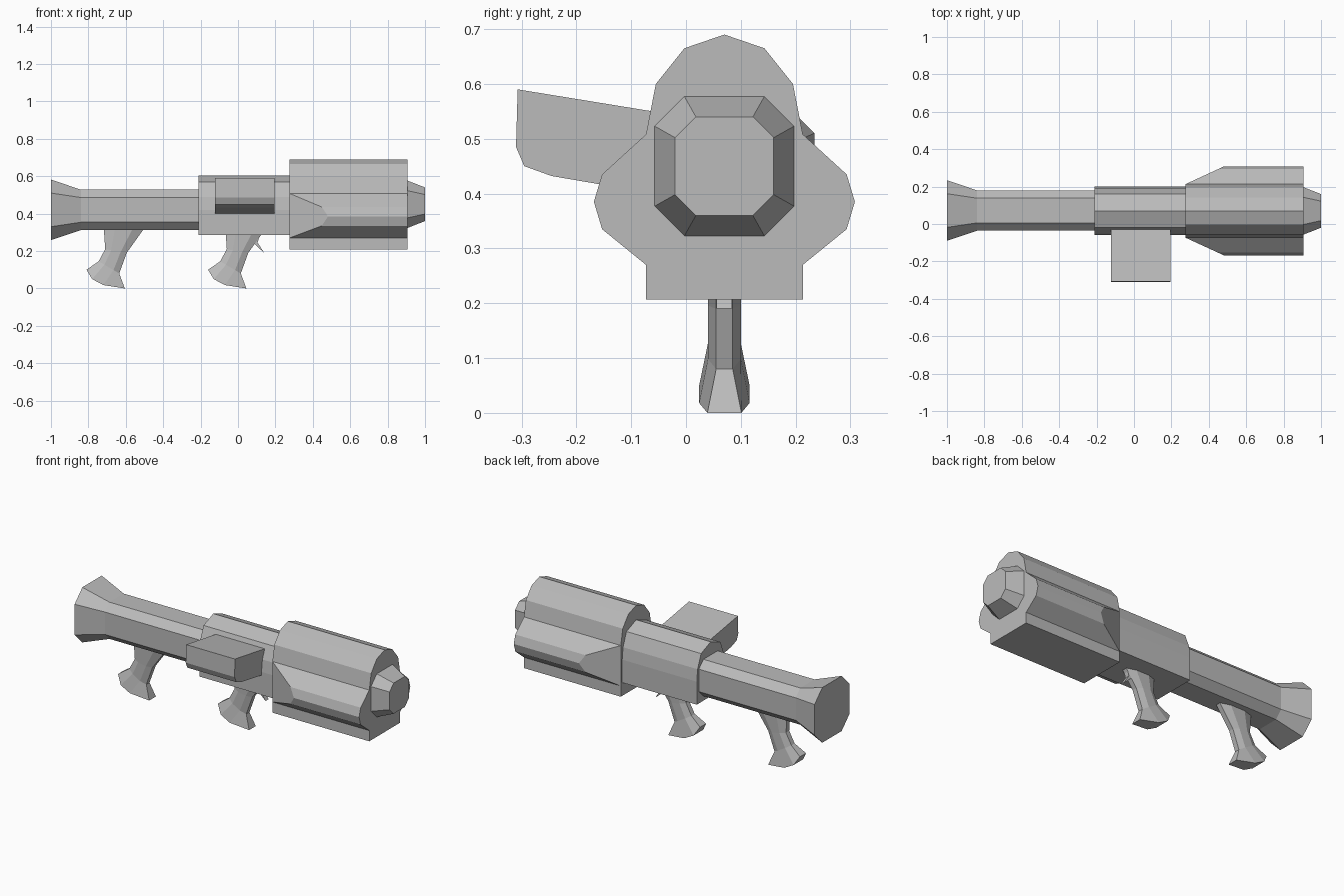
import bpy, bmesh

if "Cube" in bpy.data.objects:
    bpy.data.objects.remove(bpy.data.objects["Cube"])

CY = 0.07  # lengthwise centre plane
grey = bpy.data.materials.new("plain grey")
grey.diffuse_color = (0.5, 0.5, 0.5, 1)
grey.use_nodes = True
grey.node_tree.nodes["Principled BSDF"].inputs["Base Color"].default_value = grey.diffuse_color


def make(name, verts, faces):
    bm = bmesh.new()
    vs = [bm.verts.new(v) for v in verts]
    for f in faces:
        bm.faces.new([vs[i] for i in f])
    bmesh.ops.recalc_face_normals(bm, faces=bm.faces)
    me = bpy.data.meshes.new(name)
    bm.to_mesh(me)
    bm.free()
    me.materials.append(grey)
    ob = bpy.data.objects.new(name, me)
    bpy.context.collection.objects.link(ob)
    return ob


def loft(name, rings, start_caps=None, end_caps=None):
    """Join equal rings with quads; caps are index lists into a ring."""
    n = len(rings[0])
    faces = [(r * n + i, r * n + (i + 1) % n, (r + 1) * n + (i + 1) % n, (r + 1) * n + i)
             for r in range(len(rings) - 1) for i in range(n)]
    faces += start_caps or [range(n)]
    last = (len(rings) - 1) * n
    faces += [[last + i for i in c] for c in (end_caps or [range(n)])]
    return make(name, [v for r in rings for v in r], faces)


def octagon(x, cy, cz, half, flat):
    pts = [(half, flat), (flat, half), (-flat, half), (-half, flat),
           (-half, -flat), (-flat, -half), (flat, -half), (half, -flat)]
    return [(x, cy + a, cz + b) for a, b in pts]


def mirrored(half):
    """Complete a (offset, z) outline that runs from the top centre to the bottom."""
    return half + [(-y, z) for y, z in reversed(half) if y > 0]


# rear tube with flared end, and tapered muzzle
loft("rear_tube", [octagon(-1, 0.072, 0.42, 0.162, 0.09),
                   octagon(-0.84, 0.072, 0.42, 0.108, 0.066),
                   octagon(-0.20, 0.072, 0.42, 0.108, 0.066)])
loft("muzzle", [octagon(0.90, CY, 0.45, 0.129, 0.074),
                octagon(1.0, CY, 0.45, 0.09, 0.052)])

# middle housing with domed top
mid = mirrored([(0, 0.605), (0.09, 0.57), (0.122, 0.49), (0.13, 0.42), (0.13, 0.285)])
loft("middle_housing", [[(x, CY + y, z) for y, z in mid] for x in (-0.21, 0.28)])

# front housing, side lobes cut back at a slant
front = mirrored([(0, 0.69), (0.073, 0.665), (0.125, 0.60), (0.143, 0.508), (0.223, 0.435),
                  (0.238, 0.385), (0.223, 0.335), (0.143, 0.27), (0.143, 0.207)])
slant = lambda y: 0.275 + max(0, abs(y) - 0.143) * 2.17
n = len(front)
lobe_a = [i for i in range(n) if front[i][0] > 0.14 and front[i][1] > 0.25]
lobe_b = [i for i in range(n) if front[i][0] < -0.14 and front[i][1] > 0.25]
flat_cap = [i for i in range(n) if abs(front[i][0]) < 0.15]
loft("front_housing", [[(slant(y), CY + y, z) for y, z in front],
                       [(0.905, CY + y, z) for y, z in front]],
     start_caps=[flat_cap, lobe_a, lobe_b])

# side sight box
box = [(0.0, 0.54), (-0.307, 0.59), (-0.31, 0.485), (-0.295, 0.45), (-0.245, 0.432), (0.0, 0.39)]
loft("sight_box", [[(x, y, z) for y, z in box] for x in (-0.123, 0.195)])


# grips: rings of (x, z, half width) from the front edge to the back edge
def grip(name, dx):
    def ring(front, rear, wide, narrow):
        return [(front[0] + (rear[0] - front[0]) * t, front[1] + (rear[1] - front[1]) * t, w)
                for t, w in ((0, narrow), (0.28, wide), (0.72, wide), (1, narrow))]
    rows = [ring((-0.495, 0.33), (-0.718, 0.33), 0.034, 0.015),
            ring((-0.595, 0.19), (-0.71, 0.21), 0.030, 0.015),
            ring((-0.635, 0.08), (-0.745, 0.145), 0.030, 0.015),
            [(-0.605, 0.0, 0.031), (-0.72, 0.018, 0.046), (-0.78, 0.05, 0.046), (-0.81, 0.10, 0.028)]]
    rings = [[(x + dx, CY - w, z) for x, z, w in r] +
             [(x + dx, CY + w, z) for x, z, w in reversed(r)] for r in rows]
    loft(name, rings, end_caps=[(0, 1, 6, 7), (1, 2, 5, 6), (2, 3, 4, 5)])


grip("rear_grip", 0.0)
grip("front_grip", 0.65)

# trigger
trigger = [(0.115, 0.28), (0.105, 0.245), (0.14, 0.19), (0.08, 0.245), (0.07, 0.27)]
loft("trigger", [[(x, CY + y, z) for x, z in trigger] for y in (-0.014, 0.014)])
